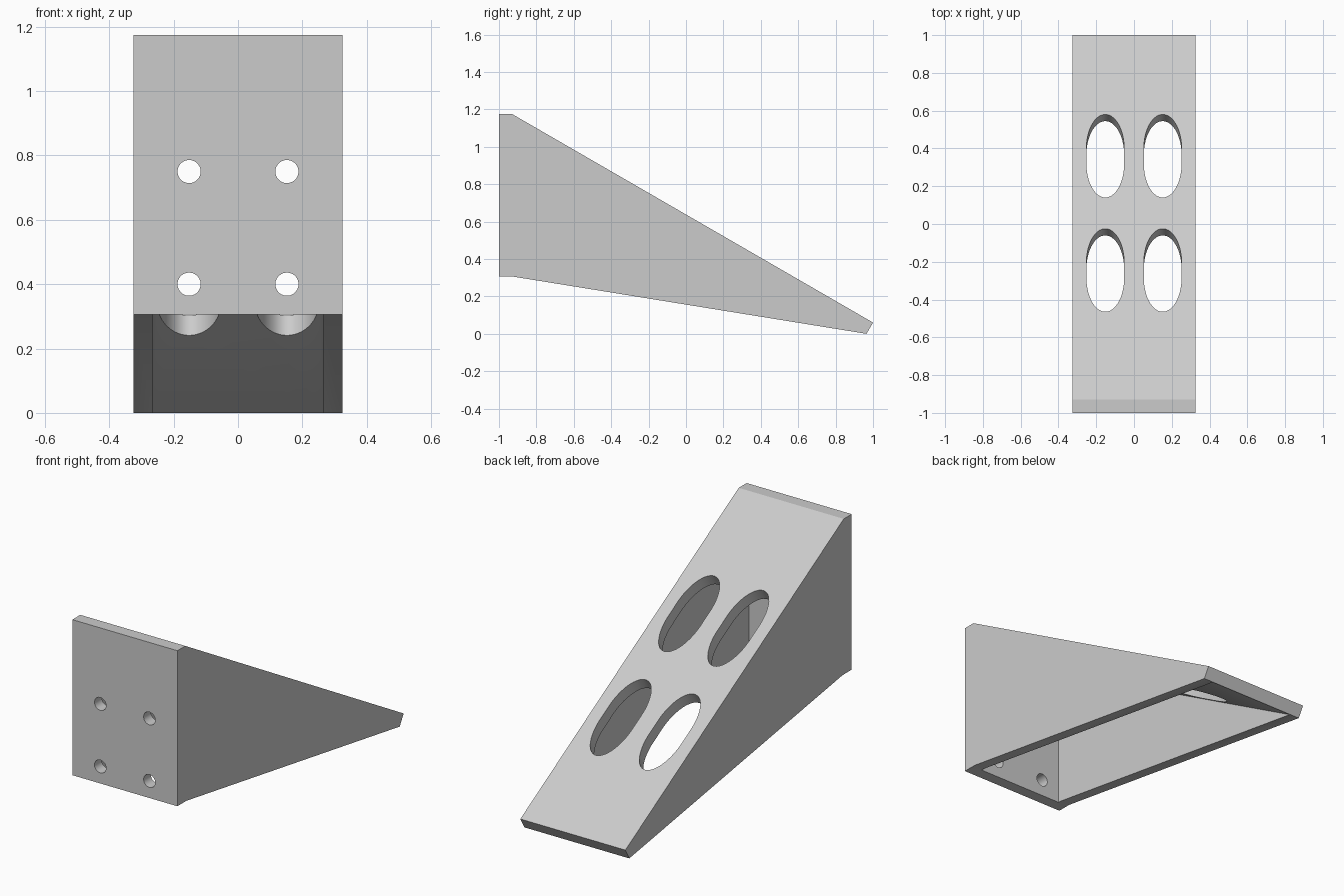
import bpy, bmesh
from math import sin, cos, pi, tan, radians
from mathutils import Matrix

if "Cube" in bpy.data.objects:
    bpy.data.objects.remove(bpy.data.objects["Cube"])

SLOPE = radians(30)
HALF_WIDTH, WALL = 0.325, 0.06
FRONT, INNER_FRONT = -1.0, -0.935

grey = bpy.data.materials.new("plain_grey")
grey.use_nodes = True
colour = (0.6, 0.6, 0.6, 1)
grey.diffuse_color = colour
grey.node_tree.nodes["Principled BSDF"].inputs["Base Color"].default_value = colour


def prism(name, outline, low, high, matrix):
    """Extrude a 2D outline from low to high, then place it."""
    bm = bmesh.new()
    base = bm.faces.new([bm.verts.new((a, b, low)) for a, b in outline])
    grown = bmesh.ops.extrude_face_region(bm, geom=[base])["geom"]
    top = [v for v in grown if isinstance(v, bmesh.types.BMVert)]
    bmesh.ops.translate(bm, verts=top, vec=(0, 0, high - low))
    bm.transform(matrix)
    bmesh.ops.recalc_face_normals(bm, faces=bm.faces)
    mesh = bpy.data.meshes.new(name)
    bm.to_mesh(mesh)
    bm.free()
    mesh.materials.append(grey)
    obj = bpy.data.objects.new(name, mesh)
    bpy.context.collection.objects.link(obj)
    return obj


def oval(rx, ry, straight=0, n=48):
    """Ellipse whose two ends are pulled apart along the second axis."""
    points = []
    for i in range(n):
        t = 2 * pi * (i + 0.5) / n
        points.append((rx * cos(t), ry * sin(t) + (straight if sin(t) > 0 else -straight)))
    return points


def cut(target, cutter):
    cutter.hide_render = True
    mod = target.modifiers.new("cut", "BOOLEAN")
    mod.operation, mod.solver, mod.object = "DIFFERENCE", "EXACT", cutter
    bpy.context.view_layer.objects.active = target
    bpy.ops.object.modifier_apply(modifier=mod.name)
    bpy.data.objects.remove(cutter)


# Side profiles run along y and z, and are extruded across x
across = Matrix(((0, 0, 1, 0), (1, 0, 0, 0), (0, 1, 0, 0), (0, 0, 0, 1)))

# Wedge body
profile = [(FRONT, 0.305), (-0.92, 0.305), (0.965, 0), (1, 0.06),
           (-0.93, 1.175), (FRONT, 1.175)]
bracket = prism("wedge_bracket", profile, -HALF_WIDTH, HALF_WIDTH, across)

# Hollow underside, leaving the front plate, side walls and sloping plate
tip = 0.962
cavity = [(INNER_FRONT, -0.3), (tip + 0.3 / tan(SLOPE), -0.3),
          (INNER_FRONT, (tip - INNER_FRONT) * tan(SLOPE))]
inner = HALF_WIDTH - WALL
cut(bracket, prism("cavity_cutter", cavity, -inner, inner, across))

for x in (-0.152, 0.152):
    # Long openings, square to the sloping plate
    for y in (-0.245, 0.36):
        z = 0.06 + (1 - y) * tan(SLOPE)
        place = Matrix.Translation((x, y, z)) @ Matrix.Rotation(-SLOPE, 4, "X")
        shape = oval(0.1, 0.18 / cos(SLOPE), 0.04 / cos(SLOPE))
        cut(bracket, prism("slot_cutter", shape, -0.12, 0.06, place))
    # Screw holes through the front plate
    for z in (0.4, 0.75):
        place = Matrix.Translation((x, FRONT, z)) @ Matrix.Rotation(-pi / 2, 4, "X")
        cut(bracket, prism("hole_cutter", oval(0.036, 0.036, n=32), -0.05, 0.1, place))

# Smooth the hole walls, keep the edges crisp
bpy.ops.object.select_all(action="DESELECT")
bracket.select_set(True)
bpy.context.view_layer.objects.active = bracket
bpy.ops.object.shade_smooth_by_angle(angle=radians(25))
